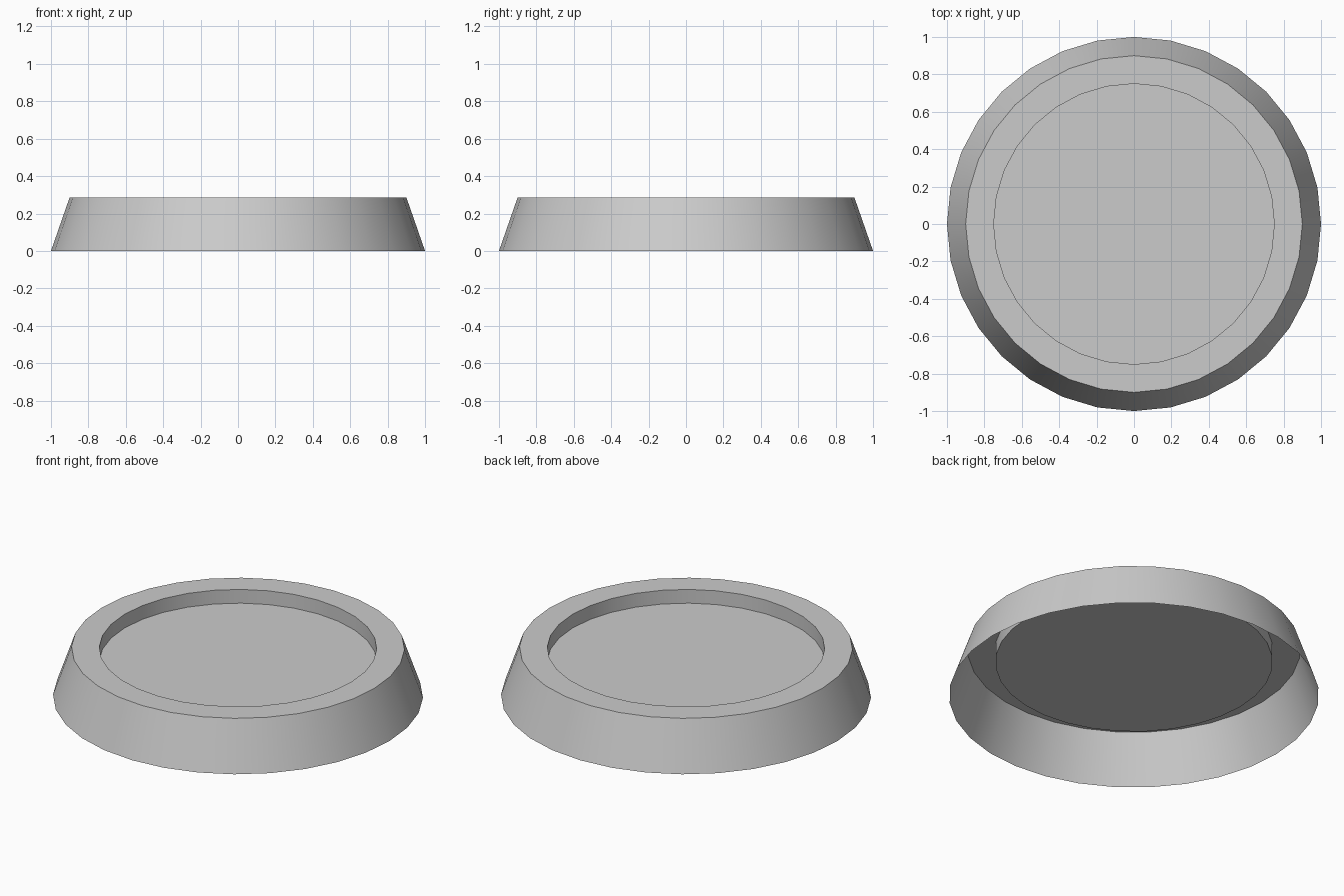
import bpy, bmesh, math

if "Cube" in bpy.data.objects:
    bpy.data.objects.remove(bpy.data.objects["Cube"])

SIDES = 32
# (radius, height): open foot, rim outer edge, rim inner edge, recessed floor edge
PROFILE = [(1.0, 0.0), (0.9, 0.287), (0.75, 0.287), (0.75, 0.205)]


def ring(bm, radius, z):
    return [bm.verts.new((radius * math.cos(2 * math.pi * i / SIDES),
                          radius * math.sin(2 * math.pi * i / SIDES), z))
            for i in range(SIDES)]


bm = bmesh.new()
rings = [ring(bm, r, z) for r, z in PROFILE]

# Sloped skirt, flat rim and well wall
for lower, upper in zip(rings, rings[1:]):
    for i in range(SIDES):
        j = (i + 1) % SIDES
        bm.faces.new((lower[i], lower[j], upper[j], upper[i]))

# Recessed floor; the underside stays open
bm.faces.new(rings[-1])

mesh = bpy.data.meshes.new("round_base")
bm.to_mesh(mesh)
bm.free()
base = bpy.data.objects.new("round_base", mesh)
bpy.context.collection.objects.link(base)

# Smooth around the walls, crisp at the rims
bpy.context.view_layer.objects.active = base
base.select_set(True)
bpy.ops.object.shade_smooth_by_angle(angle=math.radians(30))
